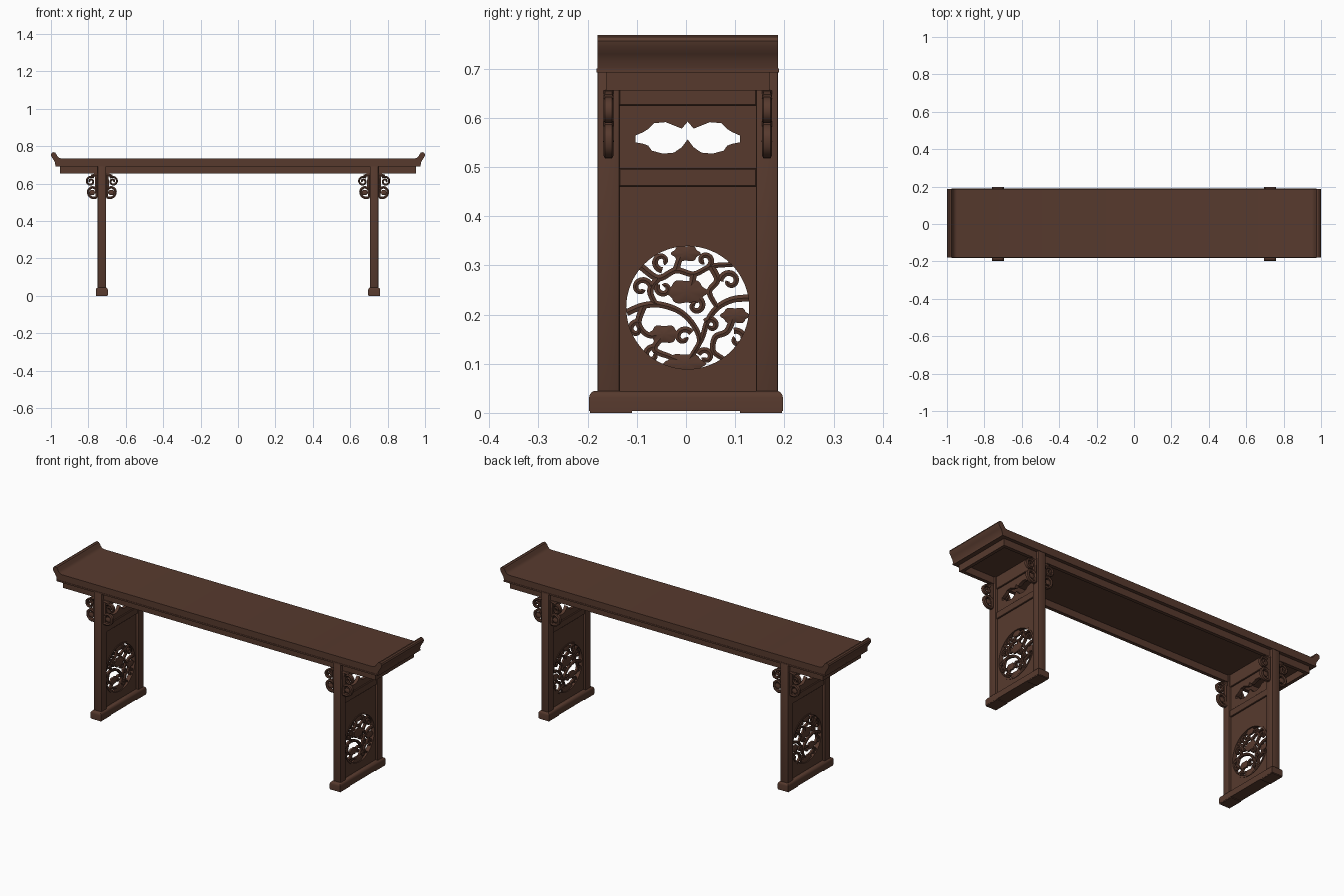
import bpy, bmesh, math
from mathutils import Matrix, Vector

if "Cube" in bpy.data.objects:
    bpy.data.objects.remove(bpy.data.objects["Cube"])

wood = bpy.data.materials.new("dark_brown_wood")
wood.diffuse_color = (0.095, 0.042, 0.027, 1)
wood.use_nodes = True
wood.node_tree.nodes["Principled BSDF"].inputs["Base Color"].default_value = wood.diffuse_color
CY = 0.0035          # tabletop and legs sit slightly behind centre
LEG_X = 0.728


def finish(name, mesh):
    mesh.materials.clear()
    mesh.materials.append(wood)
    ob = bpy.data.objects.new(name, mesh)
    bpy.context.collection.objects.link(ob)
    bpy.ops.object.select_all(action='DESELECT')
    ob.select_set(True)
    bpy.context.view_layer.objects.active = ob
    bpy.ops.object.shade_smooth_by_angle(angle=math.radians(35))
    return ob


def from_bm(name, bm):
    bmesh.ops.recalc_face_normals(bm, faces=bm.faces)
    me = bpy.data.meshes.new(name)
    bm.to_mesh(me)
    bm.free()
    return finish(name, me)


def box(name, x0, x1, y0, y1, z0, z1, bevel=0.0, seg=2, top_only=False):
    bm = bmesh.new()
    bmesh.ops.create_cube(bm, size=1)
    for v in bm.verts:
        v.co = Vector(((x0 + x1) / 2 + v.co.x * (x1 - x0),
                       (y0 + y1) / 2 + v.co.y * (y1 - y0),
                       (z0 + z1) / 2 + v.co.z * (z1 - z0)))
    if bevel:
        zm = (z0 + z1) / 2
        edges = [e for e in bm.edges if not top_only or all(v.co.z > zm for v in e.verts)]
        bmesh.ops.bevel(bm, geom=edges, offset=bevel, segments=seg, profile=0.5, affect='EDGES')
    return from_bm(name, bm)


# local (u, v, depth) -> world, for profiles drawn from the side or the front
SIDE = Matrix(((0, 0, 1, 0), (1, 0, 0, 0), (0, 1, 0, 0), (0, 0, 0, 1)))
FRONT = Matrix(((1, 0, 0, 0), (0, 0, -1, 0), (0, 1, 0, 0), (0, 0, 0, 1)))


def prism(name, loops, half, mat, offset):
    """Filled outline with holes, extruded to a board."""
    cu = bpy.data.curves.new(name, 'CURVE')
    cu.dimensions, cu.fill_mode, cu.extrude = '2D', 'BOTH', half
    for loop in loops:
        sp = cu.splines.new('POLY')
        sp.points.add(len(loop) - 1)
        for p, (u, v) in zip(sp.points, loop):
            p.co = (u, v, 0, 1)
        sp.use_cyclic_u = True
    tmp = bpy.data.objects.new(name + "_outline", cu)
    bpy.context.collection.objects.link(tmp)
    bpy.context.view_layer.update()
    me = bpy.data.meshes.new_from_object(tmp.evaluated_get(bpy.context.evaluated_depsgraph_get()))
    bpy.data.objects.remove(tmp)
    bm = bmesh.new()
    bm.from_mesh(me)
    bmesh.ops.remove_doubles(bm, verts=bm.verts, dist=1e-5)
    bm.transform(Matrix.Translation(offset) @ mat)
    return from_bm(name, bm)


def smooth(pts, n=6):
    """Catmull-Rom samples through the points."""
    p = [Vector(q) for q in pts]
    p = [2 * p[0] - p[1]] + p + [2 * p[-1] - p[-2]]
    out = []
    for a, b, c, d in zip(p, p[1:], p[2:], p[3:]):
        for i in range(n):
            t = i / n
            out.append(0.5 * (2 * b + (c - a) * t + (2 * a - 5 * b + 4 * c - d) * t * t
                              + (3 * b - a - 3 * c + d) * t ** 3))
    return out + [p[-2]]


def spiral(cx, cy, r, start, turns, n=22, inner=0.25):
    out = []
    for i in range(n + 1):
        t = i / n
        a, rr = math.radians(start) + math.tau * turns * t, r * (1 - (1 - inner) * t)
        out.append(Vector((cx + rr * math.cos(a), cy + rr * math.sin(a))))
    return out


def ribbon(bm, pts, w0, w1, half):
    """Tapering strip along a path, in local u, v, depth."""
    rows = []
    for i, p in enumerate(pts):
        d = (pts[min(i + 1, len(pts) - 1)] - pts[max(i - 1, 0)]).normalized()
        nrm = Vector((-d.y, d.x)) * (w0 + (w1 - w0) * i / (len(pts) - 1))
        rows.append([bm.verts.new((*(p + nrm * s), h)) for s, h in
                     ((1, half * .7), (0, half), (-1, half * .7), (-1, -half * .7), (0, -half), (1, -half * .7))])
    for r, q in zip(rows, rows[1:]):
        for k in range(6):
            bm.faces.new((r[k], r[(k + 1) % 6], q[(k + 1) % 6], q[k]))
    bm.faces.new(rows[0])
    bm.faces.new(rows[-1])


def blossom(bm, cx, cy, rx, ry, half):
    """Lobed flower with a domed centre."""
    n = 30
    rim = [(cx + rx * math.cos(a) * f, cy + ry * math.sin(a) * f)
           for a in (math.tau * i / n for i in range(n)) for f in (1 + 0.1 * math.cos(6 * a),)]
    f, b = ([bm.verts.new((u, v, s * half * .6)) for u, v in rim] for s in (1, -1))
    cf, cb = bm.verts.new((cx, cy, half * 1.4)), bm.verts.new((cx, cy, -half * 1.4))
    for i in range(n):
        j = (i + 1) % n
        bm.faces.new((f[i], f[j], cf))
        bm.faces.new((b[j], b[i], cb))
        bm.faces.new((f[i], b[i], b[j], f[j]))


def circle(u, v, r, n=64):
    return [(u + r * math.cos(math.tau * i / n), v + r * math.sin(math.tau * i / n)) for i in range(n)]


# tabletop with upturned ends
end = [(0.976, 0.693), (0.979, 0.715), (0.988, 0.73), (0.998, 0.745), (1.0, 0.756), (0.996, 0.764),
       (0.988, 0.768), (0.977, 0.765), (0.971, 0.757), (0.965, 0.746), (0.957, 0.738), (0.946, 0.735)]
prism("tabletop", [end + [(-x, z) for x, z in reversed(end)]], 0.1835, FRONT, (0, CY, 0))
box("tabletop_bead", -0.977, 0.977, CY - 0.1855, CY + 0.1855, 0.692, 0.700)

# apron frame under the top
for s, n in ((-1, "front"), (1, "back")):
    y = CY + s * 0.157
    box(n + "_apron", -0.952, 0.952, y - 0.0095, y + 0.0095, 0.655, 0.694)
for s, n in ((-1, "left"), (1, "right")):
    box(n + "_apron", s * 0.943 - 0.009, s * 0.943 + 0.009, CY - 0.1664, CY + 0.1664, 0.6552, 0.694)

# cloud-shaped opening, right half mirrored
half_cloud = [(0, 0.592), (0.012, 0.578), (0.025, 0.583), (0.045, 0.591), (0.068, 0.589), (0.079, 0.578),
              (0.09, 0.571), (0.106, 0.564), (0.106, 0.55), (0.09, 0.547), (0.08, 0.543), (0.073, 0.533),
              (0.05, 0.527), (0.028, 0.529), (0.012, 0.54), (0, 0.556)]
cloud = half_cloud + [(-u, v) for u, v in reversed(half_cloud[1:-1])]

# vines of the round carving, in 2 mm steps from its centre
vines = [
    [(-62, -5), (-45, 2), (-28, 3), (-8, -4), (6, -18), (12, -34), (4, -50)],
    [(62, 10), (45, 8), (30, 0), (20, -14), (14, -32), (2, -52)],
    [(-48, 42), (-30, 30), (-12, 38), (6, 34), (24, 42), (46, 44)],
    [(-30, 30), (-38, 18), (-34, 6), (-28, 3)],
    [(24, 42), (30, 28), (22, 16), (30, 0)],
    [(-45, 2), (-50, -16), (-40, -28), (-24, -27)],
    [(47, -8), (40, -24), (28, -30), (26, -44), (36, -52)],
    [(-24, -27), (-34, -42), (-18, -50), (-3, -56)],
    [(-12, 38), (-8, 50), (-2, 58)],
    [(6, 34), (4, 24), (-1, 16)]]
curls = [(-47, 20, 10, 0, 0.9), (-26, 47, 9, 270, -0.9), (17, 48, 8, 300, 0.9), (43, 27, 10, 180, -1),
         (50, -32, 9, 110, -0.9), (-52, -22, 8, 60, 0.9), (-4, -30, 9, 30, 0.9), (24, -18, 7, 150, -0.9),
         (-24, 20, 8, 150, 0.9), (8, 2, 8, 60, -0.9), (-36, -48, 8, 80, 0.9), (18, -50, 8, 160, -0.9)]
flowers = [(-2, 55, 14, 8), (-1, 16, 20, 12), (48, -8, 14, 8), (-24, -27, 15, 9), (-3, -57, 20, 10)]

for sx, side in ((-1, "left"), (1, "right")):
    X = sx * LEG_X
    # foot on two low pads
    box(side + "_foot", X - 0.032, X + 0.032, -0.197, 0.197, 0.004, 0.045, 0.014, 4, True)
    for y0, y1, n in ((-0.195, -0.11, "front"), (0.11, 0.195, "back")):
        box(f"{side}_{n}_foot_pad", X - 0.031, X + 0.031, y0, y1, 0, 0.006)

    # end rails and panels between the legs
    for n, z0, z1, t in (("top", 0.625, 0.693, 0.016), ("middle", 0.46, 0.497, 0.016)):
        box(f"{side}_{n}_rail", X - t, X + t, CY - 0.14, CY + 0.14, z0, z1, 0.002, 1)
    prism(side + "_upper_panel", [[(-0.14, 0.49), (0.14, 0.49), (0.14, 0.63), (-0.14, 0.63)], cloud],
          0.009, SIDE, (X, CY, 0))
    prism(side + "_lower_panel", [[(-0.14, 0.04), (0.14, 0.04), (0.14, 0.465), (-0.14, 0.465)],
                                  circle(0, 0.214, 0.129)], 0.009, SIDE, (X, CY, 0))
    prism(side + "_carving_ring", [circle(0, 0.214, 0.134), circle(0, 0.214, 0.125)], 0.012, SIDE, (X, CY, 0))

    # openwork carving
    bm = bmesh.new()
    for v in vines:
        ribbon(bm, smooth(v), 3.6, 2.4, 4)
    for c in curls:
        ribbon(bm, spiral(*c), 3.2, 2.2, 4)
    for f in flowers:
        blossom(bm, *f, 4)
    bm.transform(Matrix.Translation((X, CY, 0.214)) @ SIDE @ Matrix.Scale(0.002, 4))
    from_bm(side + "_carving", bm)

    for sy, n in ((-1, "front"), (1, "back")):
        yl = CY + sy * 0.161
        box(f"{side}_{n}_leg", X - 0.0225, X + 0.0225, yl - 0.0225, yl + 0.0225, 0.04, 0.694, 0.003, 2)
        # scrolled brackets on both sides of the leg
        for d, m in ((-1, "left"), (1, "right")):
            bm = bmesh.new()
            ribbon(bm, smooth([(-0.004, 0.648), (0.02, 0.645), (0.035, 0.641)]), 0.009, 0.006, 0.0105)
            ribbon(bm, spiral(0.038, 0.612, 0.026, 130, -1.45, 30, 0.2), 0.0055, 0.005, 0.0105)
            ribbon(bm, smooth([(0.004, 0.655), (0.007, 0.6), (0.006, 0.56), (0.004, 0.525)]), 0.01, 0.007, 0.0105)
            ribbon(bm, smooth([(0.006, 0.57), (0.03, 0.58), (0.05, 0.565), (0.048, 0.54),
                               (0.03, 0.525), (0.004, 0.526)]), 0.007, 0.0065, 0.0105)
            blossom(bm, 0.03, 0.552, 0.017, 0.014, 0.008)
            bm.transform(Matrix.Translation((X + d * 0.0215, CY + sy * 0.161, 0)) @ FRONT
                         @ Matrix.Diagonal((d, 1, 1, 1)))
            from_bm(f"{side}_{n}_{m}_scroll_bracket", bm)
